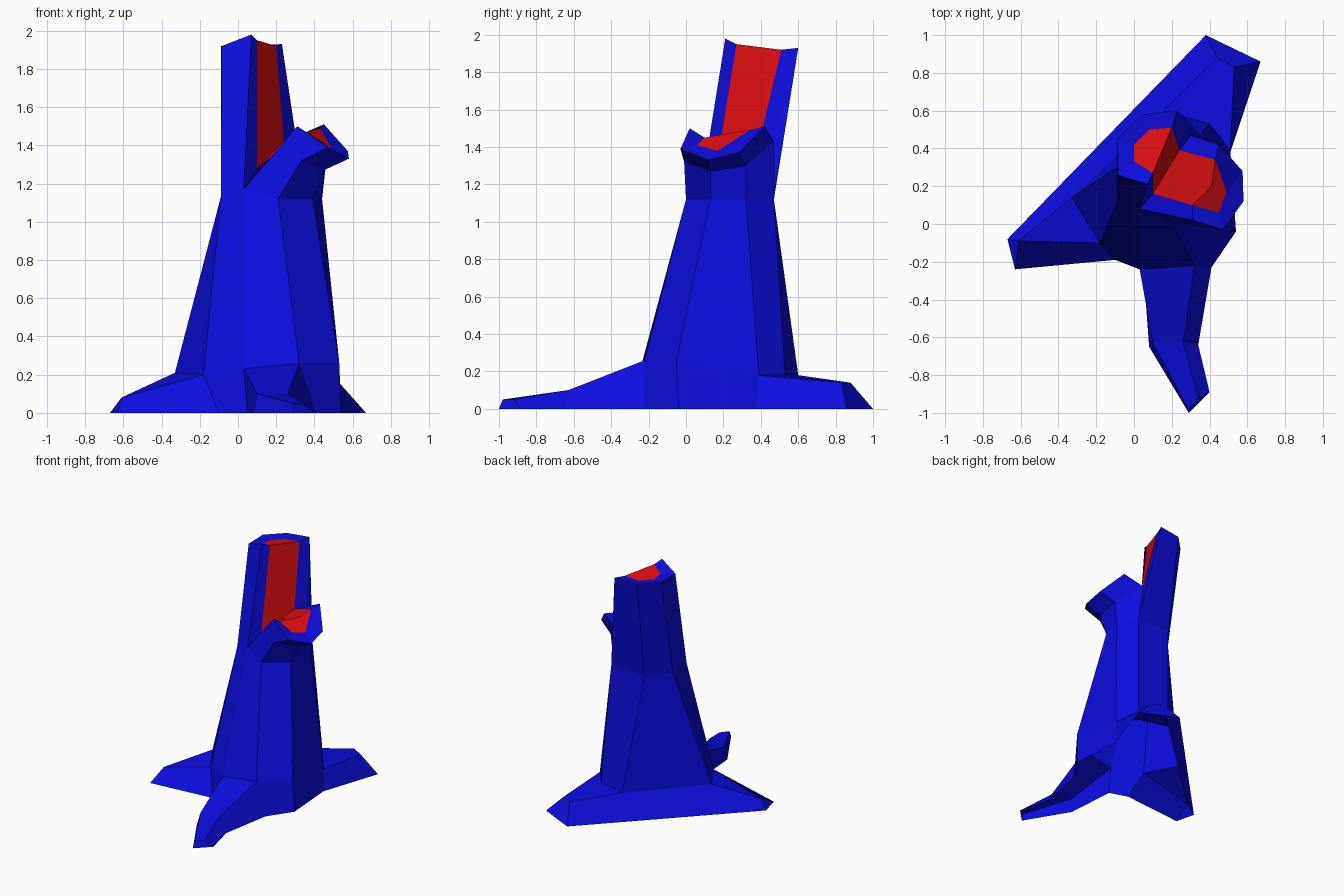
import bpy
import bmesh
from mathutils import Vector

if "Cube" in bpy.data.objects:
    bpy.data.objects.remove(bpy.data.objects["Cube"], do_unlink=True)


def make_material(name, colour):
    mat = bpy.data.materials.new(name)
    mat.use_nodes = True
    mat.diffuse_color = colour
    mat.node_tree.nodes["Principled BSDF"].inputs["Base Color"].default_value = colour
    return mat


bark = make_material("blue bark", (0.004, 0.004, 0.75, 1))
heartwood = make_material("red heartwood", (0.75, 0.005, 0.005, 1))


def loft(*rows, closed=False):
    """Quads between neighbouring rows of points."""
    faces = []
    for low, high in zip(rows, rows[1:]):
        count = len(low)
        for i in range(count if closed else count - 1):
            j = (i + 1) % count
            faces.append([low[i], low[j], high[j], high[i]])
    return faces


def make_part(name, faces, core, mat):
    """Flat-faced shell whose faces all look away from the core point."""
    bm = bmesh.new()
    for points in faces:
        corners = list(dict.fromkeys(points))
        face = bm.faces.new([bm.verts.new(p) for p in corners])
        face.normal_update()
        if face.normal.dot(face.calc_center_median() - Vector(core)) < 0:
            face.normal_flip()
    bmesh.ops.remove_doubles(bm, verts=bm.verts[:], dist=0.001)
    mesh = bpy.data.meshes.new(name)
    bm.to_mesh(mesh)
    bm.free()
    mesh.materials.append(mat)
    obj = bpy.data.objects.new(name, mesh)
    bpy.context.collection.objects.link(obj)
    return obj


# Trunk: three matching rings, running from the front left round the front
neck = [(-.09, .12, 1.13), (.03, .08, 1.17), (.21, 0, 1.12), (.39, .13, 1.12),
        (.44, .32, 1.12), (.35, .47, 1.13), (.05, .47, 1.12), (-.09, .30, 1.12)]
shoulder = [(-.18, -.10, .20), (.03, -.24, .23), (.32, -.22, .26), (.53, -.05, .26),
            (.51, .39, .18), (.40, .53, .18), (.16, .60, .18), (-.33, .14, .21)]
foot = [(-.10, -.19, 0), (.05, -.24, 0), (.41, -.23, 0), (.54, -.04, 0), (.51, .38, 0)]
n_left, crack, n_front, n_side, n_right, n_back, n_rear, n_outer = neck
s_left, s_mid, s_front, s_side, s_right, s_back, s_rear, s_outer = shoulder
f_left, f_mid, f_front, f_side, f_right = foot

trunk = loft(shoulder, neck, closed=True)
trunk += loft([f_left, f_mid], [s_left, s_mid])
trunk += loft([f_front, f_side, f_right], [s_front, s_side, s_right])
make_part("trunk", trunk, (.17, .2, .4), bark)

# Two back roots joined by one long straight wall
west_top = (-.61, -.09, .08)
west_tip, west_heel = (-.67, -.08, 0), (-.63, -.24, 0)
east_top, east_side = (.44, .88, .14), (.53, .83, .14)
east_tip, east_heel = (.38, 1, 0), (.67, .86, 0)
make_part("back_roots", [
    [s_left, west_top, west_heel, f_left],
    [west_top, west_tip, west_heel],
    [s_left, s_outer, west_top],
    [west_tip, west_top, s_outer, s_rear, east_top, east_tip],
    [s_rear, east_top, east_side, s_back],
    [east_top, east_side, east_heel, east_tip],
    [s_back, east_side, s_right],
    [s_right, east_side, east_heel, f_right],
], (.1, .2, 0), bark)

# Front root: three cross-sections, closed at the tip
root_mid = [(.08, -.65, 0), (.10, -.63, .10), (.26, -.63, .10), (.34, -.64, 0)]
root_tip = [(.29, -1, 0), (.29, -.98, .05), (.34, -.92, .05), (.40, -.89, 0)]
front_root = loft([f_mid, s_mid, s_front, f_front], root_mid, root_tip)
make_part("front_root", front_root + [root_tip], (.22, -.55, 0), bark)

# Tall splinter: outer walls and the rim round its broken top and side
joint = (.30, .47, 1.43)
peak = [(.07, .21, 1.98), (-.085, .26, 1.92), (-.09, .45, 1.92),
        (.04, .58, 1.92), (.23, .60, 1.93)]
peak_core = [(.10, .27, 1.95), (0, .33, 1.92), (0, .42, 1.91),
             (.08, .50, 1.91), (.20, .51, 1.92)]
split_low, split_high = (.10, .16, 1.28), (.24, .39, 1.42)
splinter = loft([crack, n_left, n_outer, n_rear, n_back, joint], peak + peak[-1:])
splinter += loft(peak, peak_core)
splinter += [[crack, peak[0], peak_core[0], split_low],
             [joint, peak[-1], peak_core[-1], split_high]]
make_part("tall_splinter", splinter, (.06, .4, 1.3), bark)

# Short flared stub with its rim
flare = [(.33, -.01, 1.32), (.45, .13, 1.27), (.46, .32, 1.30), joint]
lip = [(.47, -.03, 1.39), (.58, .12, 1.33), (.575, .28, 1.37), (.45, .42, 1.51)]
lip_start = (.31, .02, 1.50)
red_start, red_front, red_low, red_back = (
    (.31, .10, 1.45), (.45, .06, 1.41), (.49, .17, 1.38), (.43, .34, 1.49))
stub = loft([n_front, n_side, n_right, n_back], flare, lip)
stub += [[crack, lip_start, lip[0], flare[0], n_front]]
stub += loft([crack, lip_start, *lip, joint],
             [split_low, red_start, red_front, red_low, red_low, red_back, split_high])
make_part("short_stub", stub, (.32, .2, 1.1), bark)

# Exposed wood on the broken faces
ridge = (.41, .20, 1.47)
make_part("splinter_heartwood", [
    peak_core, [split_low, peak_core[0], peak_core[-1], split_high],
], (.06, .4, 1.3), heartwood)
make_part("stub_heartwood", [
    [split_low, red_start, ridge, red_back, split_high],
    [red_start, red_front, red_low, red_back, ridge],
], (.32, .2, 1), heartwood)
